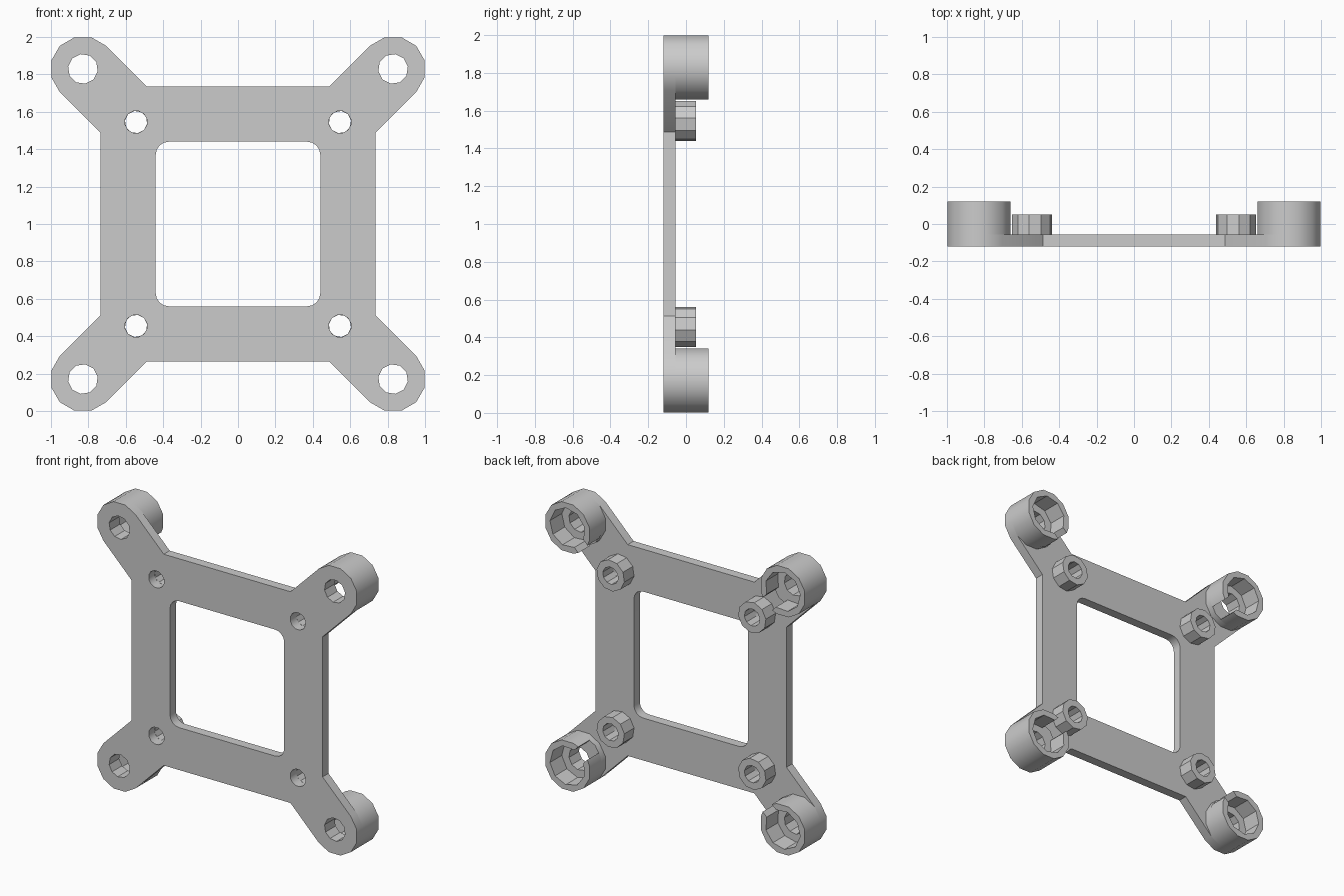
import bpy
from math import radians, sin, cos, pi, asin, sqrt

if "Cube" in bpy.data.objects:
    bpy.data.objects.remove(bpy.data.objects["Cube"])

grey = bpy.data.materials.new("plain grey")
grey.use_nodes = True
GREY = (0.6, 0.6, 0.6, 1)
grey.diffuse_color = GREY
grey.node_tree.nodes["Principled BSDF"].inputs["Base Color"].default_value = GREY

BOSS = 0.829          # corner boss offset from centre
BOSS_R = 0.175
POST = 0.545          # standoff offset from centre
FRONT, PLATE_BACK, CUP_FLOOR, CUP_RIM, POST_END = -0.12, -0.055, -0.01, 0.12, 0.052


def arc(cx, cz, r, start, end, n):
    return [(cx + r * cos(start + (end - start) * i / n),
             cz + r * sin(start + (end - start) * i / n)) for i in range(n + 1)]


def circle(cx, cz, r, n, start=0):
    return arc(cx, cz, r, start, start + 2 * pi, n)[:-1]


def extrude_outline(name, outlines, y0, y1):
    """Filled profile in the x-z plane (inner outlines are holes), from y0 to y1."""
    curve = bpy.data.curves.new(name, 'CURVE')
    curve.dimensions = '2D'
    curve.fill_mode = 'BOTH'
    curve.extrude = (y1 - y0) / 2
    for points in outlines:
        spline = curve.splines.new('POLY')
        spline.points.add(len(points) - 1)
        for p, (x, z) in zip(spline.points, points):
            p.co = (x, z, 0, 1)
        spline.use_cyclic_u = True
    obj = bpy.data.objects.new(name, curve)
    bpy.context.collection.objects.link(obj)
    obj.rotation_euler = (pi / 2, 0, 0)
    obj.location = (0, (y0 + y1) / 2, 1)
    bpy.ops.object.select_all(action='DESELECT')
    obj.select_set(True)
    bpy.context.view_layer.objects.active = obj
    bpy.ops.object.convert(target='MESH')
    obj = bpy.context.object
    # Weld caps to walls so shading and edges are clean
    bpy.ops.object.mode_set(mode='EDIT')
    bpy.ops.mesh.select_all(action='SELECT')
    bpy.ops.mesh.remove_doubles(threshold=0.0005)
    bpy.ops.mesh.normals_make_consistent(inside=False)
    bpy.ops.object.mode_set(mode='OBJECT')
    obj.data.materials.clear()
    obj.data.materials.append(grey)
    bpy.ops.object.shade_smooth_by_angle(angle=radians(33))
    return obj


# Plate outline: square frame with four rounded diagonal arms
HALF = 0.735
shoulder = HALF - BOSS_R * sqrt(2)
outline, window, holes = [], [], []
for k in range(4):
    a = pi / 4 + k * pi / 2
    sx, sz = (1 if cos(a) > 0 else -1), (1 if sin(a) > 0 else -1)
    near, far = (HALF * sx, shoulder * sz), (shoulder * sx, HALF * sz)
    if k % 2:
        near, far = far, near
    outline += [near] + arc(BOSS * sx, BOSS * sz, BOSS_R, a - pi / 2, a + pi / 2, 6) + [far]
    window += arc(0.37 * sx, 0.37 * sz, 0.07, a - pi / 4, a + pi / 4, 4)
    holes += [circle(BOSS * sx, BOSS * sz, 0.08, 10, a),
              circle(POST * sx, POST * sz, 0.06, 12, a)]
extrude_outline("mounting_plate", [outline, window] + holes, FRONT, PLATE_BACK)

# Corner cups with an inward slot, and hollow standoffs
SLOT, CUP_R = 0.05, 0.135
for k, corner in enumerate(("top_left", "top_right", "bottom_right", "bottom_left")):
    a = pi / 4 + k * pi / 2
    bx, bz = BOSS * sqrt(2) * cos(a), BOSS * sqrt(2) * sin(a)
    px, pz = POST * sqrt(2) * cos(a), POST * sqrt(2) * sin(a)
    extrude_outline("cup_base_" + corner,
                    [circle(bx, bz, BOSS_R, 12, a), circle(bx, bz, 0.08, 10, a)],
                    PLATE_BACK, CUP_FLOOR)
    inward = a + pi
    lip, bore = asin(SLOT / BOSS_R), asin(SLOT / CUP_R)
    wall = [(bx + BOSS_R * cos(inward + t), bz + BOSS_R * sin(inward + t))
            for t in [lip] + [i * pi / 6 for i in range(1, 12)] + [2 * pi - lip]]
    wall += arc(bx, bz, CUP_R, inward + 2 * pi - bore, inward + bore, 8)
    extrude_outline("cup_wall_" + corner, [wall], CUP_FLOOR, CUP_RIM)
    extrude_outline("standoff_" + corner,
                    [circle(px, pz, 0.108, 10, a), circle(px, pz, 0.06, 10, a)],
                    PLATE_BACK, POST_END)
